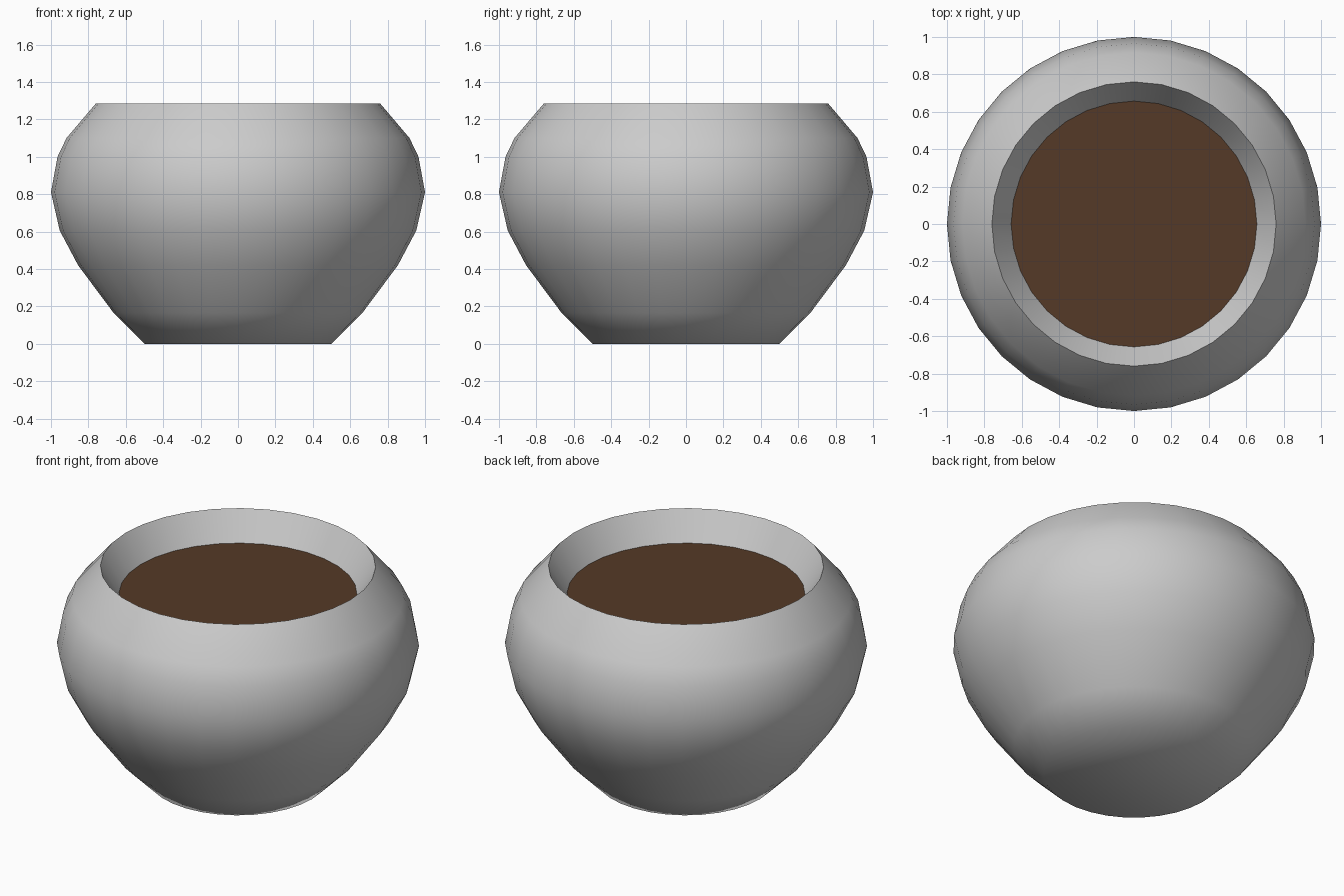
import bpy, bmesh
from math import cos, sin, pi, radians

if "Cube" in bpy.data.objects:
    bpy.data.objects.remove(bpy.data.objects["Cube"])

SIDES = 32


def lathe(name, profile, cap_first=False):
    """Revolve (radius, z) points about z, optionally closing the first ring."""
    bm = bmesh.new()
    rings = [[bm.verts.new((r * cos(2 * pi * i / SIDES), r * sin(2 * pi * i / SIDES), z))
              for i in range(SIDES)] for r, z in profile]
    for a, b in zip(rings, rings[1:]):
        for i in range(SIDES):
            j = (i + 1) % SIDES
            bm.faces.new((a[i], a[j], b[j], b[i]))
    if cap_first:
        bm.faces.new(rings[0][::-1])
    mesh = bpy.data.meshes.new(name)
    bm.to_mesh(mesh)
    bm.free()
    obj = bpy.data.objects.new(name, mesh)
    bpy.context.collection.objects.link(obj)
    return obj


# Pot: flat base, bulging wall, sharp rim folding to a tapered inner lip
pot = lathe("pot", [(0.50, 0.0), (0.665, 0.165), (0.855, 0.42), (0.953, 0.605),
                    (1.0, 0.81), (0.965, 1.0), (0.917, 1.10), (0.76, 1.285),
                    (0.657, 1.12)], cap_first=True)
bpy.ops.object.select_all(action='DESELECT')
pot.select_set(True)
bpy.context.view_layer.objects.active = pot
bpy.ops.object.shade_smooth_by_angle(angle=radians(60))

# Soil: flat disc filling the opening
bpy.ops.mesh.primitive_circle_add(vertices=SIDES, radius=0.657, fill_type='NGON',
                                  location=(0, 0, 1.12))
soil = bpy.context.object
soil.name = "soil"
brown = bpy.data.materials.new("soil_brown")
brown.diffuse_color = (0.09, 0.042, 0.02, 1)
brown.use_nodes = True
brown.node_tree.nodes["Principled BSDF"].inputs["Base Color"].default_value = brown.diffuse_color
soil.data.materials.append(brown)
